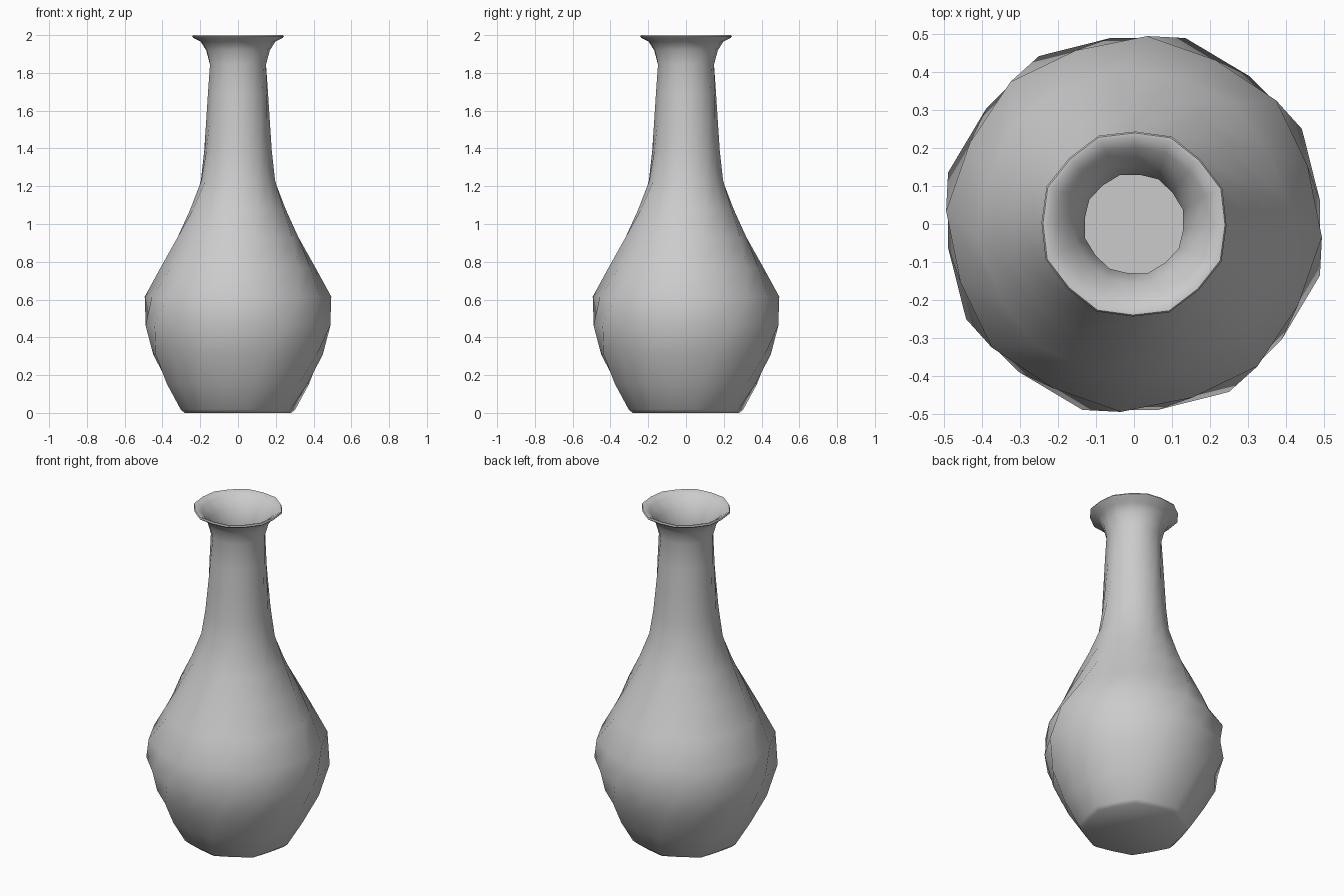
import bpy, bmesh, math

if "Cube" in bpy.data.objects:
    bpy.data.objects.remove(bpy.data.objects["Cube"])

SIDES = 16
STEP = 2 / 13

# twist (degrees) at evenly spaced heights from base to rim
TWIST = [7, 12, 19.5, 29.5, 41, 51, 60, 68.5, 76.5, 84, 91.5, 99, 106, 112]

# outer body radii at the evenly spaced heights 1..12
BODY = [.385, .462, .507, .495, .412, .335, .26, .202, .18, .169, .161, .154]


def twist_at(z):
    t = min(max(z / STEP, 0), 12.9999)
    i = int(t)
    return math.radians(TWIST[i] + (TWIST[i + 1] - TWIST[i]) * (t - i))


def add_ring(bm, r, z):
    """Ring of alternating ridge and shallow corners."""
    low = .94 if z < .1 else .972
    a0 = twist_at(z)
    ring = []
    for k in range(SIDES):
        a = a0 + k * 2 * math.pi / SIDES
        q = r * (low if k % 2 else 1)
        ring.append(bm.verts.new((q * math.cos(a), q * math.sin(a), z)))
    return ring


# profile: foot, body, flared lip, then back down the inside
body = [((i + 1) * STEP, r) for i, r in enumerate(BODY)]
outer = [(0, .285), (.018, .306)] + body
lip = [(1.92, .174), (1.965, .203), (1.985, .243), (1.993, .25), (2.0, .246),
       (2.0, .236), (1.98, .205), (1.925, .16)]
inner = [(z, r - .02) for z, r in reversed(body)] + [(.03, .285)]
profile = outer + lip + inner

bm = bmesh.new()
rings = [add_ring(bm, r, z) for z, r in profile]

# long diagonals make the hollow flutes between the spiral ridges
for a, b in zip(rings, rings[1:]):
    down = b[0].co.z < a[0].co.z
    for i in range(SIDES):
        j = (i + 1) % SIDES
        if down:
            bm.faces.new((a[i], a[j], b[i]))
            bm.faces.new((a[j], b[j], b[i]))
        else:
            bm.faces.new((a[i], a[j], b[j]))
            bm.faces.new((a[i], b[j], b[i]))

# underside and inside floor
bm.faces.new(list(reversed(rings[0])))
bm.faces.new(rings[-1])
bmesh.ops.recalc_face_normals(bm, faces=bm.faces[:])

mesh = bpy.data.meshes.new("vase")
bm.to_mesh(mesh)
bm.free()
vase = bpy.data.objects.new("vase", mesh)
bpy.context.collection.objects.link(vase)
bpy.context.view_layer.objects.active = vase
vase.select_set(True)
bpy.ops.object.shade_smooth_by_angle(angle=math.radians(50))
